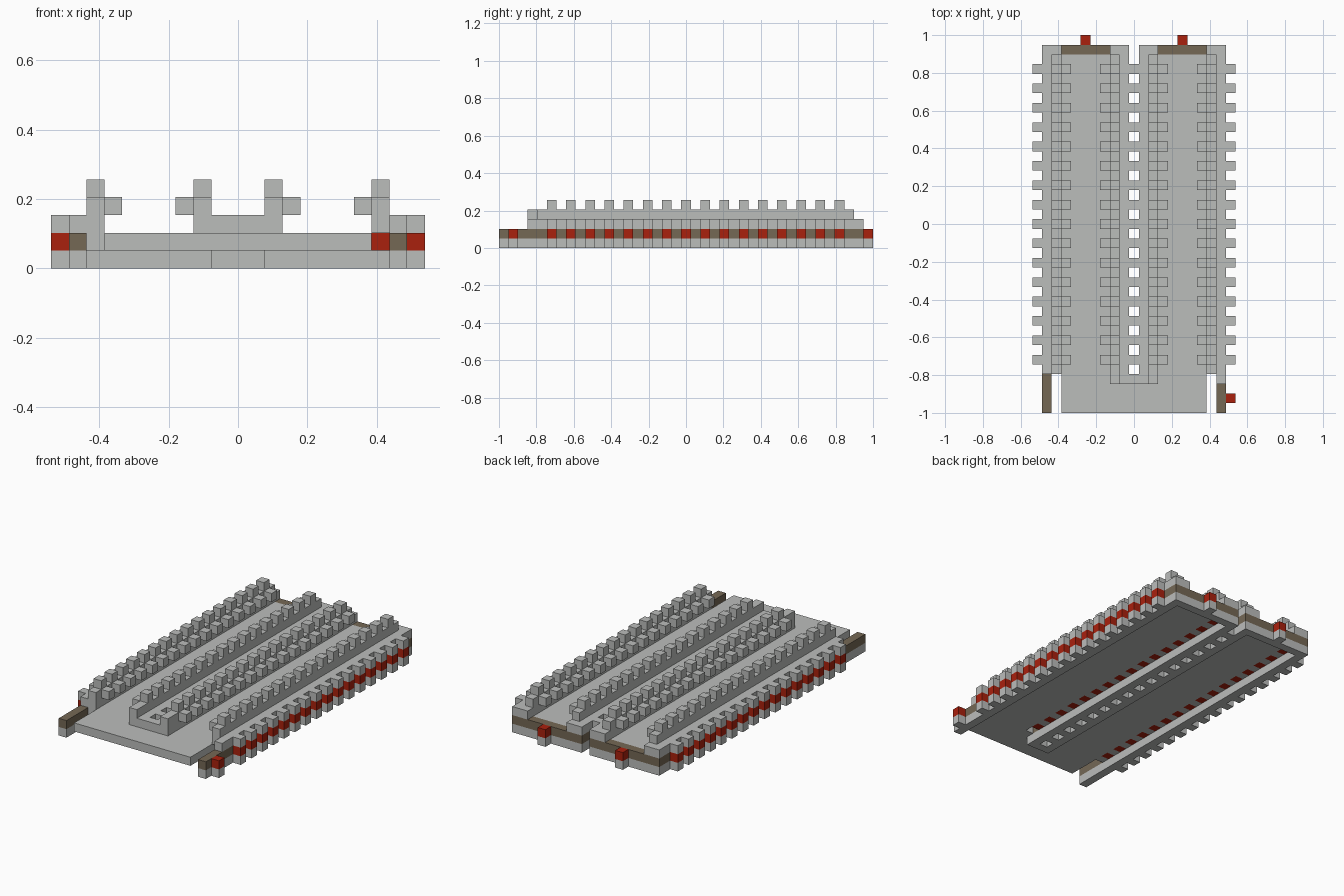
import bpy, bmesh
from mathutils import Vector

cube = bpy.data.objects.get("Cube")
if cube:
    bpy.data.objects.remove(cube, do_unlink=True)

NX, NY = 21, 39
U = 2.0 / NY                      # size of one block
TEETH = range(5, 36, 2)           # rows that carry a tooth


def material(name, rgb):
    m = bpy.data.materials.new(name)
    m.use_nodes = True
    m.diffuse_color = (*rgb, 1)
    bsdf = m.node_tree.nodes["Principled BSDF"]
    bsdf.inputs["Base Color"].default_value = (*rgb, 1)
    bsdf.inputs["Roughness"].default_value = 0.9
    return m


STONE = material("stone_grey", (0.50, 0.51, 0.50))
DUST = material("dull_brown", (0.178, 0.138, 0.091))
RED = material("torch_red", (0.40, 0.015, 0.004))

cells = {}                        # block position -> part name
looks = {}                        # part name -> material


def fill(part, mat, xs, ys, zs):
    looks[part] = mat
    for x in xs:
        for y in ys:
            for z in zs:
                cells[x, y, z] = part


def clear(xs, ys, zs):
    for x in xs:
        for y in ys:
            for z in zs:
                cells.pop((x, y, z), None)


# Floor plate, open beside the outer rails at the front
fill("floor_plate", STONE, range(3, 18), range(37), [1])

# Two lanes, each framed by a U of wiring and stone
for side, start in (("right", 1), ("left", 11)):
    end = start + 8
    for x in (start, end):
        outer = x in (1, 19)
        first = 0 if outer else 3
        fill(side + "_wall_base", STONE, [x], range(first, 38), [0])
        fill(side + "_wiring", DUST, [x], range(0 if outer else 4, 38), [1])
        fill(side + "_wall_cap", STONE, [x], range(3 if x == 19 else 4, 38), [2])
    fill(side + "_wall_base", STONE, range(start, end + 1), [37], [0])
    fill(side + "_wiring", DUST, range(start, end + 1), [37], [1])

    # Inner rails with raised studs, inward studs and torches below
    for x, inward in ((start + 1, 1), (end - 1, -1)):
        first = 4 if x in (2, 18) else 3
        fill(side + "_rail", STONE, [x], range(first, 37), [1, 2, 3])
        fill(side + "_rail", STONE, [x], [37], [2])
        fill(side + "_top_studs", STONE, [x], TEETH, [4])
        fill(side + "_inner_studs", STONE, [x + inward], TEETH, [3])
        fill(side + "_inner_torches", RED, [x], TEETH, [1])

    # Lone torch behind each lane
    fill("back_torch_base", STONE, [start + 4], [38], [0])
    fill("back_torch", RED, [start + 4], [38], [1])

# Shared front end of the middle wall
fill("middle_end", STONE, range(9, 12), [3], [0, 2])

# Teeth on the outer walls and bridging the middle slot
clear([10], range(4, 38), [0, 1, 2])
for x in (0, 10, 20):
    fill("tooth_base", STONE, [x], TEETH, [0])
    fill("tooth_torch", RED, [x], TEETH, [1])
    fill("tooth_cap", STONE, [x], TEETH, [2])

# Input torch at the front left, and small openings under the rails
fill("input_base", STONE, [20], [1], [0])
fill("input_torch", RED, [20], [1], [1])
clear([12, 18], [4], [1])

# Build each part from its exposed block faces only
AXES = [Vector(v) for v in ((1, 0, 0), (0, 1, 0), (0, 0, 1))]
ORIGIN = Vector((NX / 2, NY / 2, 0))
for part, mat in looks.items():
    bm = bmesh.new()
    for pos, owner in cells.items():
        if owner != part:
            continue
        centre = Vector(pos) + Vector((0.5, 0.5, 0.5)) - ORIGIN
        for a in range(3):
            for s in (1, -1):
                n = AXES[a] * s
                if tuple(int(p + d) for p, d in zip(pos, n)) in cells:
                    continue
                u, v = AXES[(a + 1) % 3] * s, AXES[(a + 2) % 3]
                corners = (-u - v, u - v, u + v, v - u)
                bm.faces.new([bm.verts.new((centre + (n + c) / 2) * U)
                              for c in corners])
    if not bm.faces:
        bm.free()
        continue
    bmesh.ops.remove_doubles(bm, verts=bm.verts[:], dist=U / 100)
    bmesh.ops.dissolve_limit(bm, angle_limit=0.01, verts=bm.verts[:],
                             edges=bm.edges[:])
    mesh = bpy.data.meshes.new(part)
    bm.to_mesh(mesh)
    bm.free()
    mesh.materials.append(mat)
    bpy.context.collection.objects.link(bpy.data.objects.new(part, mesh))
